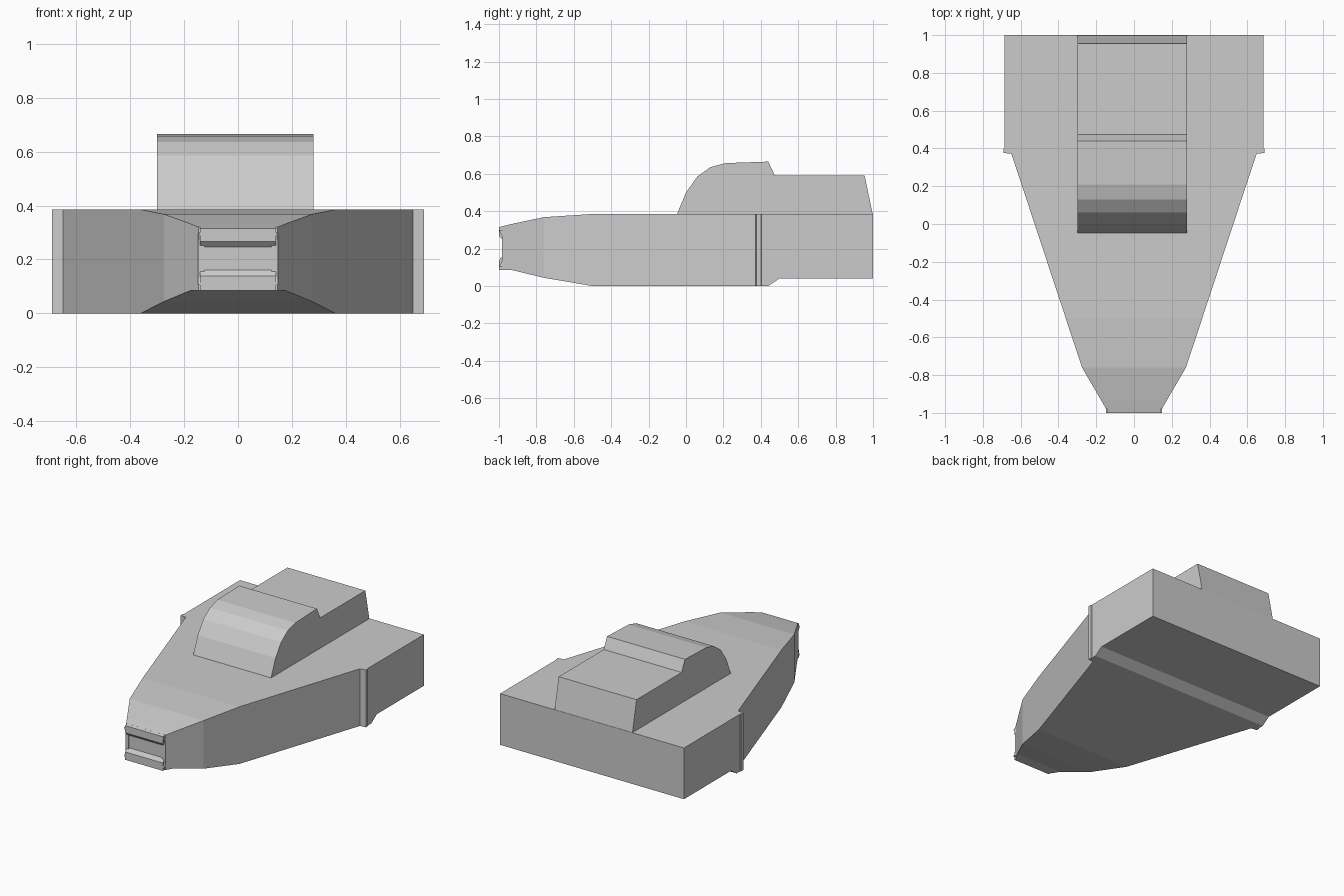
import bpy

if "Cube" in bpy.data.objects:
    bpy.data.objects.remove(bpy.data.objects["Cube"])


def make(name, verts, faces):
    mesh = bpy.data.meshes.new(name)
    mesh.from_pydata(verts, [], faces)
    mesh.update()
    obj = bpy.data.objects.new(name, mesh)
    bpy.context.collection.objects.link(obj)
    return obj


def bridge(n, rings):
    """Faces joining consecutive rings of n points, with end caps."""
    faces = [tuple(range(n)), tuple(reversed(range((rings - 1) * n, rings * n)))]
    for r in range(rings - 1):
        for i in range(n):
            j = (i + 1) % n
            a, b = r * n, (r + 1) * n
            faces.append((a + j, a + i, b + i, b + j))
    return faces


def loft(name, stations):
    """Box sections (y, half width, bottom, top) joined along y."""
    verts = []
    for y, w, lo, hi in stations:
        verts += [(-w, y, lo), (w, y, lo), (w, y, hi), (-w, y, hi)]
    return make(name, verts, bridge(4, len(stations)))


def prism(name, profile, x0, x1):
    """Side profile (y, z), running clockwise, extruded across x."""
    verts = [(x, y, z) for x in (x0, x1) for y, z in profile]
    return make(name, verts, bridge(len(profile), 2))


# Tapered hull with side flanges and stepped underside
loft("hull", [
    (-0.98, 0.147, 0.085, 0.32), (-0.93, 0.176, 0.085, 0.332),
    (-0.76, 0.275, 0.044, 0.368), (-0.5, 0.361, 0, 0.385),
    (0.372, 0.649, 0, 0.385), (0.376, 0.69, 0, 0.385),
    (0.40, 0.69, 0, 0.385), (0.404, 0.685, 0, 0.385),
    (0.44, 0.685, 0, 0.385), (0.5, 0.685, 0.04, 0.385),
    (0.84, 0.685, 0.04, 0.385), (1.0, 0.685, 0.04, 0.385)])

# Lips above and below the nose recess
prism("nose_upper_lip", [(-1, 0.267), (-1, 0.315), (-0.979, 0.32), (-0.979, 0.245)], -0.14, 0.14)
prism("nose_lower_lip", [(-1, 0.085), (-1, 0.138), (-0.979, 0.163), (-0.979, 0.085)], -0.14, 0.14)

# Upright brackets either side of the nose
for side, label in ((-1, "left"), (1, "right")):
    a, b = sorted((side * 0.125, side * 0.149))
    prism("nose_bracket_" + label,
          [(-0.985, 0.13), (-1, 0.105), (-0.97, 0.105), (-0.97, 0.3),
           (-1, 0.3), (-0.985, 0.27)][::-1], a, b)

# Cabin with curved front and lower rear deck
prism("cabin", [
    (-0.05, 0.38), (0.0, 0.5), (0.06, 0.585), (0.13, 0.635), (0.21, 0.657),
    (0.44, 0.665), (0.475, 0.59), (0.955, 0.59), (0.999, 0.38)], -0.3, 0.28)

# Consistent outward normals
import bmesh
for obj in bpy.data.objects:
    bm = bmesh.new()
    bm.from_mesh(obj.data)
    bmesh.ops.recalc_face_normals(bm, faces=bm.faces)
    bm.to_mesh(obj.data)
    bm.free()
